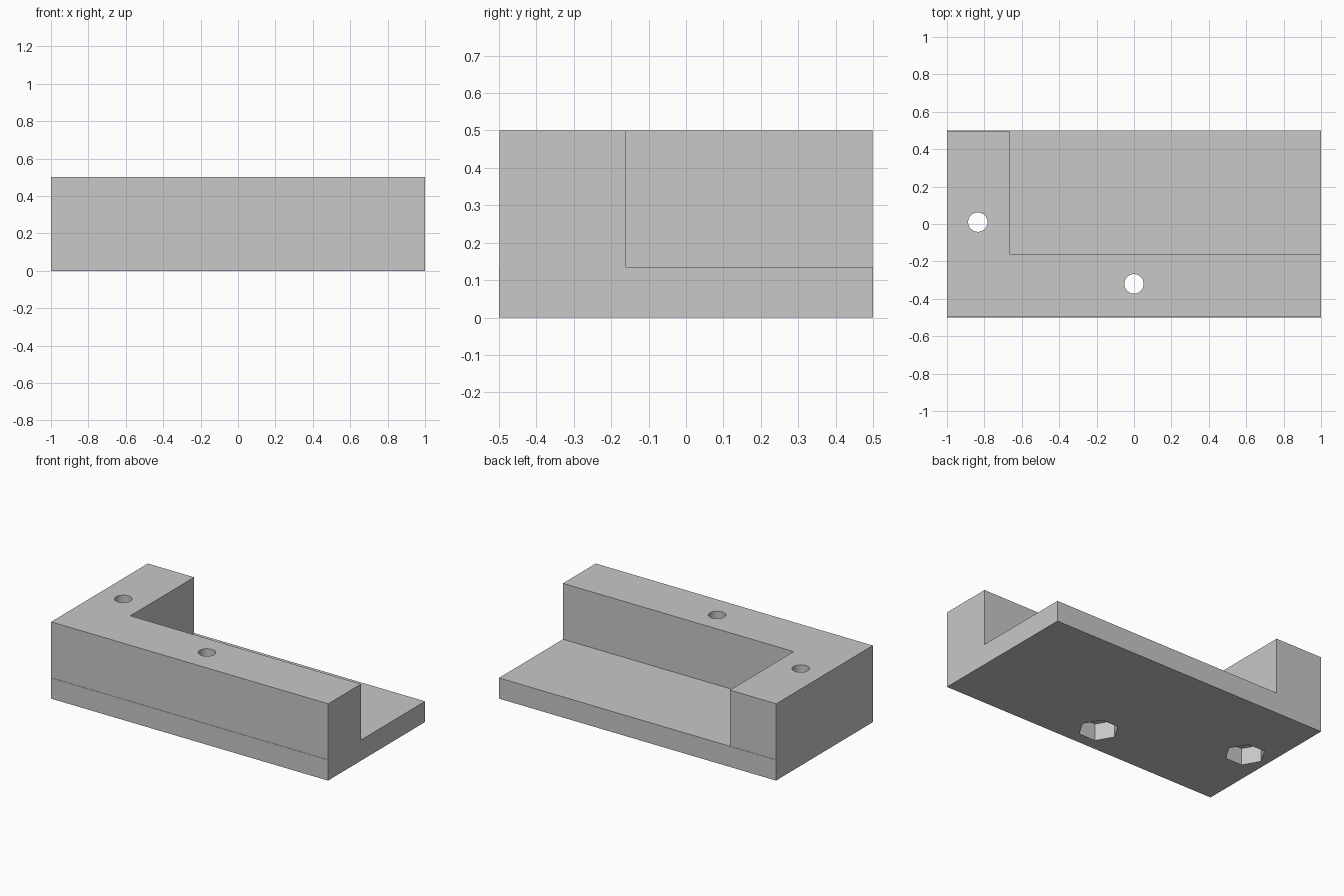
import bpy
import bmesh

if "Cube" in bpy.data.objects:
    bpy.data.objects.remove(bpy.data.objects["Cube"], do_unlink=True)

grey = bpy.data.materials.new("plain grey")
grey.use_nodes = True
colour = (0.58, 0.58, 0.58, 1)
grey.diffuse_color = colour
grey.node_tree.nodes["Principled BSDF"].inputs["Base Color"].default_value = colour

BASE_TOP, WALL_TOP = 0.135, 0.5
POCKET_DEPTH = 0.11
SCREWS = [(0, -0.32), (-0.835, 0.01)]


def extruded(name, outline, z0, z1):
    """Prism from a flat outline."""
    bm = bmesh.new()
    face = bm.faces.new([bm.verts.new((x, y, z0)) for x, y in outline])
    up = bmesh.ops.extrude_face_region(bm, geom=[face])["geom"]
    bmesh.ops.translate(bm, vec=(0, 0, z1 - z0),
                        verts=[v for v in up if isinstance(v, bmesh.types.BMVert)])
    bmesh.ops.recalc_face_normals(bm, faces=bm.faces)
    mesh = bpy.data.meshes.new(name)
    bm.to_mesh(mesh)
    bm.free()
    obj = bpy.data.objects.new(name, mesh)
    bpy.context.collection.objects.link(obj)
    mesh.materials.append(grey)
    return obj


def cutter(name, x, y, sides, radius, z0, z1):
    bpy.ops.mesh.primitive_cylinder_add(vertices=sides, radius=radius, depth=z1 - z0,
                                        location=(x, y, (z0 + z1) / 2))
    obj = bpy.context.object
    obj.name = name
    # Put hexagon corners on the x axis
    if sides == 6:
        obj.rotation_euler.z = 3.14159 / 6
    obj.data.materials.append(grey)
    obj.hide_render = True
    obj.hide_viewport = True
    obj.display_type = 'WIRE'
    return obj


def cut(obj, tool):
    mod = obj.modifiers.new(tool.name, 'BOOLEAN')
    mod.operation = 'DIFFERENCE'
    mod.solver = 'EXACT'
    mod.object = tool


# Flat base slab and the L-shaped wall standing on it
base = extruded("base_plate", [(-1, -0.5), (1, -0.5), (1, 0.5), (-1, 0.5)], 0, BASE_TOP)
f = 0.498
wall = extruded("corner_wall", [(-1, -f), (1, -f), (1, -0.16), (-0.665, -0.16),
                                (-0.665, f), (-1, f)], BASE_TOP, WALL_TOP)

# Screw holes through both parts, with hexagonal nut pockets underneath
for i, (x, y) in enumerate(SCREWS):
    hole = cutter(f"screw_hole_cutter_{i + 1}", x, y, 32, 0.052, -0.1, 0.6)
    pocket = cutter(f"nut_pocket_cutter_{i + 1}", x, y, 6, 0.12, -0.1, POCKET_DEPTH)
    cut(base, hole)
    cut(base, pocket)
    cut(wall, hole)

for obj in (base, wall):
    bpy.ops.object.select_all(action='DESELECT')
    obj.select_set(True)
    bpy.context.view_layer.objects.active = obj
    for mod in list(obj.modifiers):
        bpy.ops.object.modifier_apply(modifier=mod.name)
    bpy.ops.object.shade_smooth_by_angle(angle=0.5)
